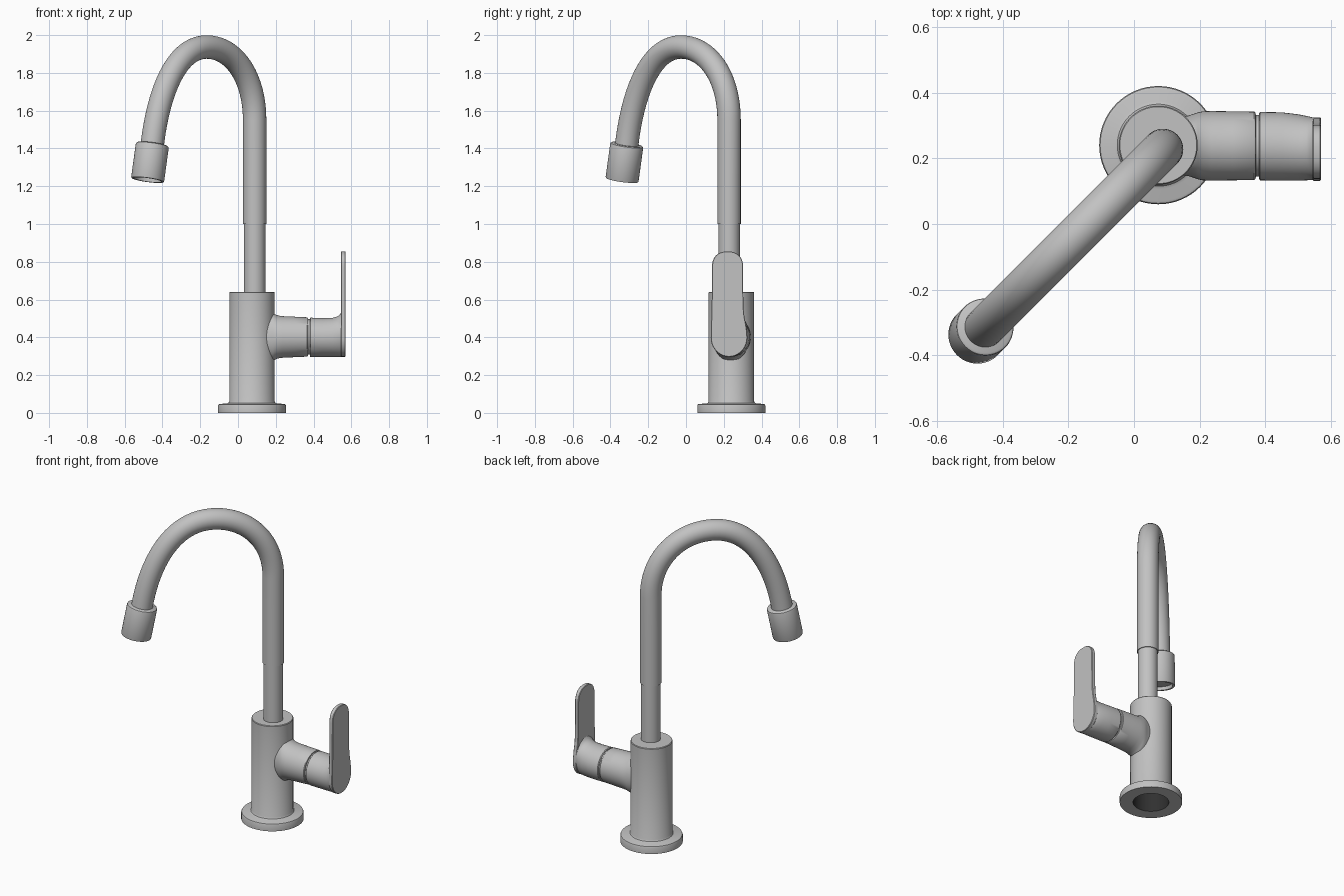
import bpy, bmesh, math
from mathutils import Vector

if "Cube" in bpy.data.objects:
    bpy.data.objects.remove(bpy.data.objects["Cube"])


def material(name, value):
    m = bpy.data.materials.new(name)
    m.diffuse_color = (value, value, value, 1)
    m.use_nodes = True
    m.node_tree.nodes["Principled BSDF"].inputs["Base Color"].default_value = m.diffuse_color
    return m


metal = material("brushed_grey_metal", 0.54)
dark = material("dark_inside", 0.03)


def loft(name, rings, mat=metal, angle=35, caps=(True, True)):
    """Skin a series of equal-length point rings and cap the ends."""
    bm = bmesh.new()
    loops = [[bm.verts.new(p) for p in ring] for ring in rings]
    n = len(loops[0])
    for a, b in zip(loops, loops[1:]):
        for i in range(n):
            j = (i + 1) % n
            bm.faces.new((a[i], a[j], b[j], b[i]))
    if caps[0]:
        bm.faces.new(loops[0][::-1])
    if caps[1]:
        bm.faces.new(loops[-1])
    bmesh.ops.recalc_face_normals(bm, faces=bm.faces)
    mesh = bpy.data.meshes.new(name)
    bm.to_mesh(mesh)
    bm.free()
    mesh.materials.append(mat)
    ob = bpy.data.objects.new(name, mesh)
    bpy.context.collection.objects.link(ob)
    bpy.ops.object.select_all(action='DESELECT')
    ob.select_set(True)
    bpy.context.view_layer.objects.active = ob
    bpy.ops.object.shade_smooth_by_angle(angle=math.radians(angle))
    return ob


def ring(c, u, v, ru, rv=None, n=48):
    rv = ru if rv is None else rv
    return [c + u * ru * math.cos(t) + v * rv * math.sin(t)
            for t in (2 * math.pi * i / n for i in range(n))]


X, Y, Z = Vector((1, 0, 0)), Vector((0, 1, 0)), Vector((0, 0, 1))


def lathe(name, base, axis, u, profile, n=48, **kw):
    """Revolve (radius, height) pairs about an axis."""
    v = axis.cross(u)
    return loft(name, [ring(base + axis * h, u, v, r, n=n) for r, h in profile], **kw)


# Hollow body with base flange; the inside of the hollow is dark
body = Vector((0.074, 0.24, 0))
shell = lathe("body_and_flange", body, Z, X, [
    (0.103, 0.60), (0.103, 0.0), (0.180, 0.0), (0.180, 0.038), (0.177, 0.045),
    (0.170, 0.048), (0.134, 0.049), (0.125, 0.053), (0.120, 0.062),
    (0.120, 0.637), (0.117, 0.641)], 64)
shell.data.materials.append(dark)
for f in shell.data.polygons:
    c = f.center - body
    if math.hypot(c.x, c.y) < 0.104 and c.z < 0.62:
        f.material_index = 1

# Riser pipe
foot = Vector((0.088, 0.228, 0))
lathe("riser_pipe", foot, Z, X, [(0.057, 0.62), (0.057, 1.01)])

# Gooseneck: two bezier spans in a diagonal plane
out = Vector((-1, -1, 0)).normalized()
side = out.cross(Z)


def bezier(p, steps):
    for i in range(steps + 1):
        t = i / steps
        s = 1 - t
        w = (s**3, 3 * s * s * t, 3 * s * t * t, t**3)
        yield tuple(sum(k * q[a] for k, q in zip(w, p)) for a in (0, 1))


flat = [(0, 1.0), (0, 1.25)]
flat += list(bezier([(0, 1.55), (0, 1.78), (0.16, 1.937), (0.36, 1.937)], 20))
flat += list(bezier([(0.36, 1.937), (0.585, 1.937), (0.722, 1.70), (0.768, 1.41)], 20))[1:]
path = [foot + out * s + Z * z for s, z in flat]
rings = []
for i, p in enumerate(path):
    tan = (path[min(i + 1, len(path) - 1)] - path[max(i - 1, 0)]).normalized()
    rings.append(ring(p, side, tan.cross(side), 0.062))
loft("gooseneck_pipe", rings)

# Spout head with recessed outlet
down = (out * 0.19 - Z * 0.982).normalized()
lathe("spout_head", foot + out * 0.765 + Z * 1.422, down, side, [
    (0.080, 0.0), (0.086, 0.004), (0.088, 0.010), (0.088, 0.187),
    (0.086, 0.192), (0.073, 0.192), (0.071, 0.172)])

# Side neck, flaring into the body, with the groove core at its end
neck = Vector((0, 0.238, 0.402))
loft("side_neck", [ring(neck + X * x, Y, Z, ry, rz) for x, ry, rz in [
    (0.12, 0.085, 0.120), (0.165, 0.092, 0.128), (0.186, 0.099, 0.128),
    (0.195, 0.102, 0.121), (0.21, 0.105, 0.114), (0.235, 0.106, 0.110),
    (0.30, 0.105, 0.107), (0.366, 0.104, 0.104), (0.370, 0.101, 0.101),
    (0.371, 0.094, 0.094), (0.39, 0.094, 0.094)]])

# Handle cap, rising towards the lever
loft("handle_cap", [ring(Vector((x, y, (0.297 + top) / 2)), Y, Z, ry, (top - 0.297) / 2)
                    for x, y, ry, top in [
    (0.380, 0.237, 0.099, 0.500), (0.384, 0.237, 0.104, 0.504),
    (0.45, 0.236, 0.104, 0.502), (0.50, 0.233, 0.101, 0.503),
    (0.525, 0.231, 0.098, 0.510), (0.538, 0.230, 0.096, 0.519),
    (0.546, 0.229, 0.095, 0.533), (0.55, 0.229, 0.094, 0.54)]])

# Lever paddle: round foot, straight sides, rounded tip
outline = [(0.228 + 0.097 * math.cos(t), 0.398 + 0.101 * math.sin(t))
           for t in (math.pi * (1 + i / 20) for i in range(21))]
outline += [(0.323, 0.43), (0.317, 0.47), (0.309, 0.51), (0.304, 0.56), (0.302, 0.68)]
for i in range(21):
    c, s = math.cos(math.pi * i / 20), math.sin(math.pi * i / 20)
    outline.append((0.220 + 0.082 * math.copysign(abs(c)**0.85, c),
                    0.772 + 0.083 * abs(s)**0.85))
outline += [(0.137, 0.68), (0.136, 0.56), (0.133, 0.47)]
loft("lever", [[Vector((x, 0.224 + (y - 0.224) * k, 0.575 + (z - 0.575) * q))
                for y, z in outline]
               for x, k, q in [(0.544, 0.97, 0.992), (0.547, 1, 1),
                               (0.566, 1, 1), (0.569, 0.97, 0.992)]])
